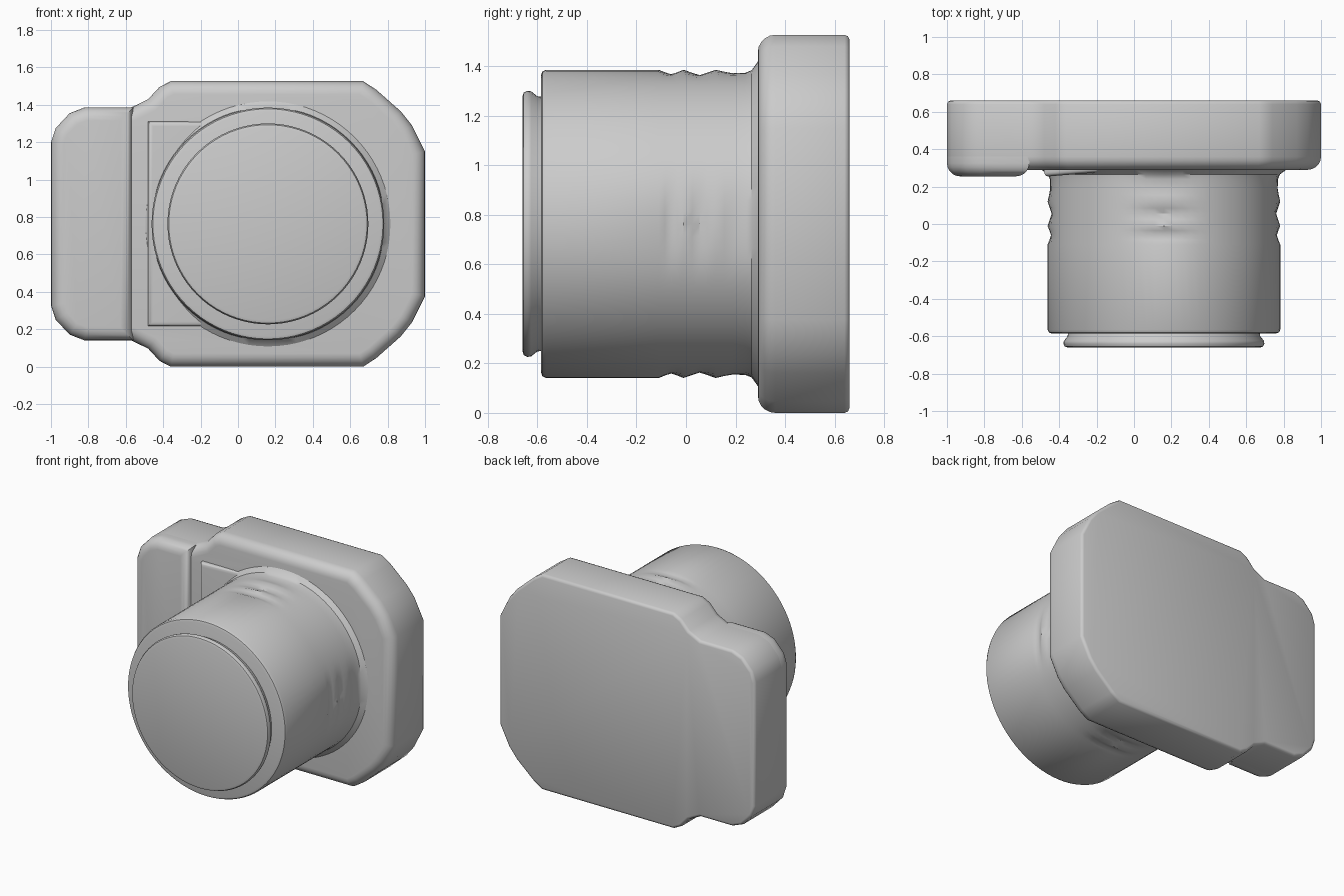
import bpy, bmesh
from math import sin, cos, pi, radians
from mathutils import Vector

if "Cube" in bpy.data.objects:
    bpy.data.objects.remove(bpy.data.objects["Cube"])

CX, CZ = 0.16, 0.763   # lens axis


def loft(name, rings, angle=35):
    """Skin a list of equal-length closed rings and cap both ends."""
    bm = bmesh.new()
    vr = [[bm.verts.new(p) for p in ring] for ring in rings]
    n = len(vr[0])
    for a, b in zip(vr, vr[1:]):
        for i in range(n):
            bm.faces.new((a[i], a[(i + 1) % n], b[(i + 1) % n], b[i]))
    bm.faces.new(vr[0])
    bm.faces.new(vr[-1])
    bmesh.ops.recalc_face_normals(bm, faces=bm.faces)
    me = bpy.data.meshes.new(name)
    bm.to_mesh(me)
    bm.free()
    ob = bpy.data.objects.new(name, me)
    bpy.context.collection.objects.link(ob)
    bpy.ops.object.select_all(action='DESELECT')
    ob.select_set(True)
    bpy.context.view_layer.objects.active = ob
    bpy.ops.object.shade_smooth_by_angle(angle=radians(angle))
    return ob


def inset(pts, d):
    """Mitred inward offset of a clockwise outline."""
    out = []
    n = len(pts)
    for i in range(n):
        a, b, c = (Vector(pts[(i + k) % n]) for k in (-1, 0, 1))
        e, f = (b - a).normalized(), (c - b).normalized()
        n1, n2 = Vector((e.y, -e.x)), Vector((f.y, -f.x))
        m = n1 + n2
        out.append(b + m * (d / (1 + n1.dot(n2))))
    return out


def slab(name, outline, back, front, r_back, r_front, slope=lambda x: 0):
    """Outline in x/z extruded along y with rounded front and back rims."""
    steps = []
    if r_back:
        steps += [(r_back * (1 - sin(t)), back - r_back * (1 - cos(t)))
                  for t in (0, pi / 4, pi / 2)]
    else:
        steps += [(0, back)]
    steps += [(r_front * (1 - cos(t)), front + r_front * (1 - sin(t)))
              for t in (k * pi / 10 for k in range(6))]
    loft(name, [[(p.x, y + slope(p.x), p.y) for p in inset(outline, d)]
                for d, y in steps], 50)


def mirrored(top):
    """Complete a top half outline by mirroring it about the lens height."""
    return top + [(x, 2 * CZ - z) for x, z in reversed(top)]


# Camera body with chamfered right corners and narrower left side
grip_corner = [(-1, 1.20), (-0.975, 1.275), (-0.90, 1.355), (-0.82, 1.386)]
slab("body", mirrored(grip_corner + [
    (-0.57, 1.386), (-0.48, 1.43), (-0.42, 1.495), (-0.36, 1.526),
    (0.67, 1.526), (0.74, 1.48), (0.87, 1.365), (0.93, 1.29), (1, 1.15)]),
    0.66, 0.29, 0.02, 0.07)

# Raised hand grip on the left
slab("grip", mirrored(grip_corner + [(-0.56, 1.386)]), 0.36, 0.255, 0, 0.07)

# Shallow tapering plate between grip and lens
slab("front_plate", mirrored([(-0.48, 1.31), (0.15, 1.31)]), 0.31, 0.255, 0, 0.025,
     lambda x: 0.045 * (x + 0.45) / 0.55)

# Lens barrel: (radius, y, grip ridge depth)
barrel = [(0.60, -0.585, 0), (0.615, -0.58, 0), (0.622, -0.565, 0), (0.622, -0.11, 0),
          (0.622, -0.085, 0.01), (0.622, -0.06, 0.018), (0.622, -0.035, 0.01),
          (0.622, -0.01, 0), (0.622, 0.025, 0.012), (0.622, 0.055, 0.022),
          (0.622, 0.085, 0.012), (0.622, 0.12, 0), (0.622, 0.155, 0.008),
          (0.622, 0.19, 0.014), (0.622, 0.24, 0.012), (0.625, 0.265, 0.005),
          (0.655, 0.29, 0), (0.655, 0.33, 0)]
# Front lens ring with a narrow neck
ring = [(0.515, -0.66, 0), (0.53, -0.655, 0), (0.537, -0.64, 0), (0.535, -0.625, 0),
        (0.515, -0.60, 0), (0.51, -0.56, 0)]


def turned(name, profile, n=80):
    rings = []
    for r, y, dip in profile:
        pts = []
        for k in range(n):
            t = 2 * pi * k / n
            q = r - dip * max(0, cos(4 * t)) ** 2
            pts.append((CX + q * cos(t), y, CZ + q * sin(t)))
        rings.append(pts)
    loft(name, rings)


turned("lens_barrel", barrel)
turned("lens_ring", ring)
